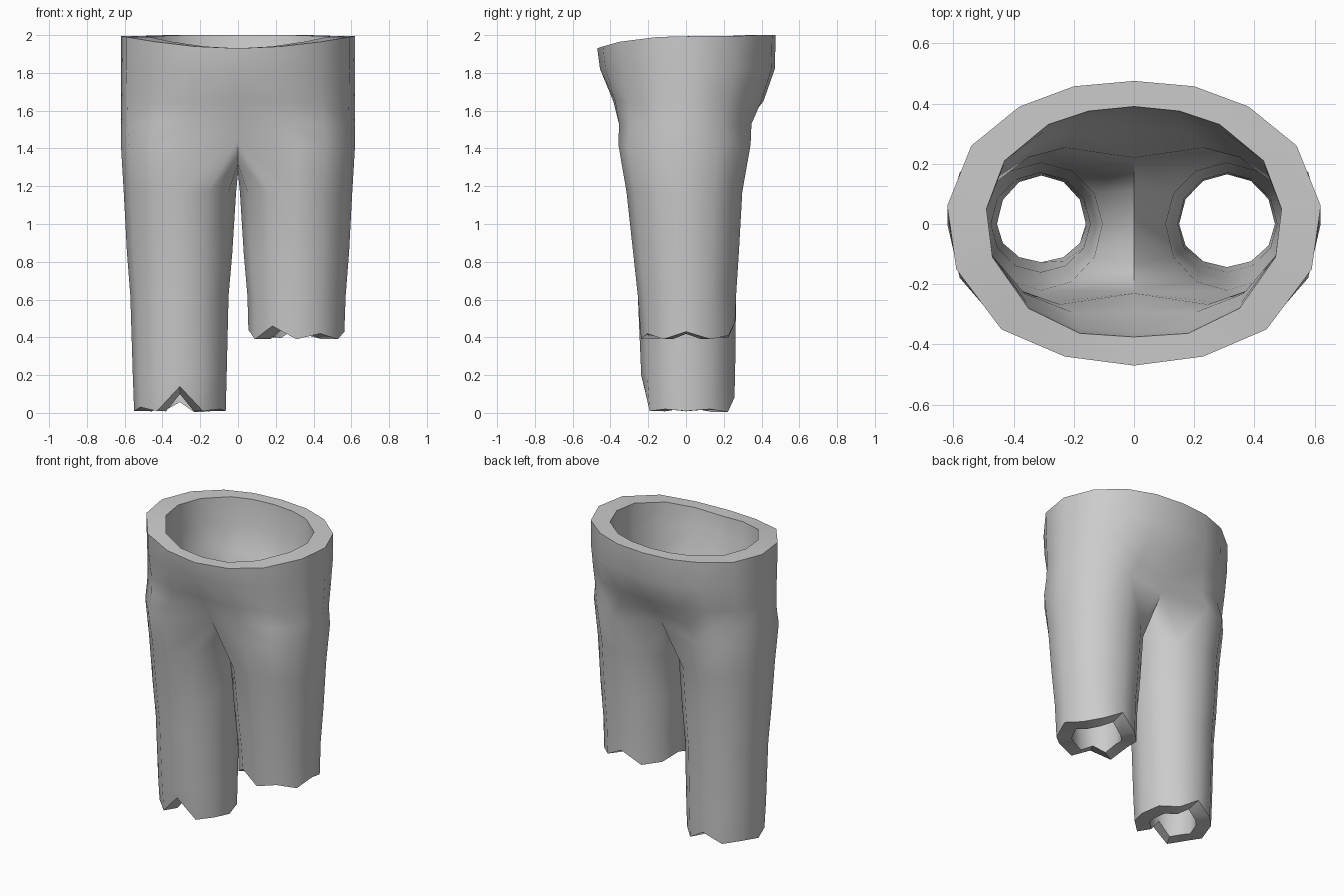
import bpy, bmesh, math
from mathutils import Vector

if "Cube" in bpy.data.objects:
    bpy.data.objects.remove(bpy.data.objects["Cube"])

# Half outline of the waist, front centre to back centre
OUTER = [(0, -.47), (.23, -.44), (.44, -.35), (.59, -.15), (.62, .06),
         (.54, .26), (.38, .39), (.2, .457), (0, .475)]
INNER = [(0, -.375), (.18, -.363), (.35, -.28), (.47, -.11), (.49, .05),
         (.43, .21), (.285, .33), (.15, .375), (0, .39)]
TOP_Z = [1.93, 1.94, 1.965, 1.99, 1.995, 1.995, 2, 2, 2]

# Hip levels: z, width scale, front y, back y, blend towards leg shape, centre pinch
HIPS = [(1.82, 1, .455, .47, 0, 0), (1.65, 1, .405, .43, .2, .02), (1.53, 1, .375, .365, .5, .05)]
# Leg levels: z, inside x, outside x, front y, back y
THIGH = (1.42, 0, .62, .358, .342)
LEGS = [(1.17, .01, .605, .315, .298), (.85, .03, .588, .28, .28), (.62, .05, .57, .255, .265)]
RIGHT = LEGS + [(.4, .055, .563, .238, .26)]
LEFT = LEGS + [(.2, .06, .557, .237, .26), (0, .065, .55, .222, .256)]
# Torn edge heights around each leg
RIGHT_HEM = [.46, .39, .42, .39, .43, .39, .41, .48, .4, .41, .44, .39]
LEFT_HEM = [.01, .14, .01, .03, .01, .03, .02, .08, .005, .02, .01, .02]


def leg_ring(level, d):
    """Twelve points round one leg, d is the inset for the lining."""
    z, xi, xo, yf, yb = level
    cx, rx = (xi + xo) / 2, (xo - xi) / 2 - d
    pts = []
    for k in range(12):
        a = math.radians(-120 + 30 * k)
        s = math.sin(a)
        pts.append(Vector((cx + rx * math.cos(a), s * ((yb if s > 0 else yf) - d), z)))
    return pts


def shell(bm, side, legs, hem, d):
    """One half of the cloth surface; returns the waist row and hem loop."""
    outline = INNER if d else OUTER
    front, back = -outline[0][1], outline[8][1]
    thigh = leg_ring(THIGH, d)
    rows = [[Vector((x, y, z)) for (x, y), z in zip(outline, TOP_Z)]]
    for z, w, yf, yb, blend, pinch in HIPS:
        row = []
        for k, (x, y) in enumerate(outline):
            ky = (yb - d) / back if y > 0 else (yf - d) / front
            p = Vector((x * w, y * ky, z))
            if 0 < k < 8:
                q = thigh[k].copy()
                q.z = z
                p = p.lerp(q, blend)
            else:
                p.y -= math.copysign(pinch, p.y)
            row.append(p)
        rows.append(row)
    # crotch saddle closes the leg loop along the centre
    thigh[0] = Vector((0, -.28 + .6 * d, 1.45))
    thigh[8] = Vector((0, .27 - .6 * d, 1.45))
    for k, y, z in ((9, .14, 1.32), (10, -.01, 1.27), (11, -.16, 1.32)):
        thigh[k] = Vector((0, y * (1 - 2 * d), z + .5 * d))
    rows.append(thigh)
    rows += [leg_ring(l, d) for l in legs]
    base = min(hem)
    for p, z in zip(rows[-1], hem):
        p.z = base + (z - base) * (.7 if d else 1)
    verts = [[bm.verts.new((p.x * side, p.y, p.z)) for p in r] for r in rows]
    for a, b in zip(verts, verts[1:]):
        n = len(a)
        for k in range(12 if n == 12 else 8):
            j = (k + 1) % n
            bm.faces.new((a[k], a[j], b[j], b[k])).smooth = True
    return verts[0], verts[-1]


bm = bmesh.new()
for side, legs, hem in ((1, RIGHT, RIGHT_HEM), (-1, LEFT, LEFT_HEM)):
    top_o, hem_o = shell(bm, side, legs, hem, 0)
    top_i, hem_i = shell(bm, side, legs, hem, .095)
    # flat waist rim and torn hem rim join cloth and lining
    for k in range(8):
        bm.faces.new((top_o[k], top_o[k + 1], top_i[k + 1], top_i[k]))
    for k in range(12):
        j = (k + 1) % 12
        bm.faces.new((hem_o[k], hem_o[j], hem_i[j], hem_i[k]))
bmesh.ops.remove_doubles(bm, verts=bm.verts, dist=.0005)
bmesh.ops.recalc_face_normals(bm, faces=bm.faces)

mesh = bpy.data.meshes.new("torn_trousers")
bm.to_mesh(mesh)
bm.free()
trousers = bpy.data.objects.new("torn_trousers", mesh)
bpy.context.collection.objects.link(trousers)
cloth = bpy.data.materials.new("grey_cloth")
cloth.diffuse_color = (.6, .6, .6, 1)
cloth.use_nodes = True
cloth.node_tree.nodes["Principled BSDF"].inputs["Base Color"].default_value = cloth.diffuse_color
mesh.materials.append(cloth)

bpy.context.view_layer.objects.active = trousers
trousers.select_set(True)
bpy.ops.object.shade_smooth_by_angle(angle=math.radians(45))
